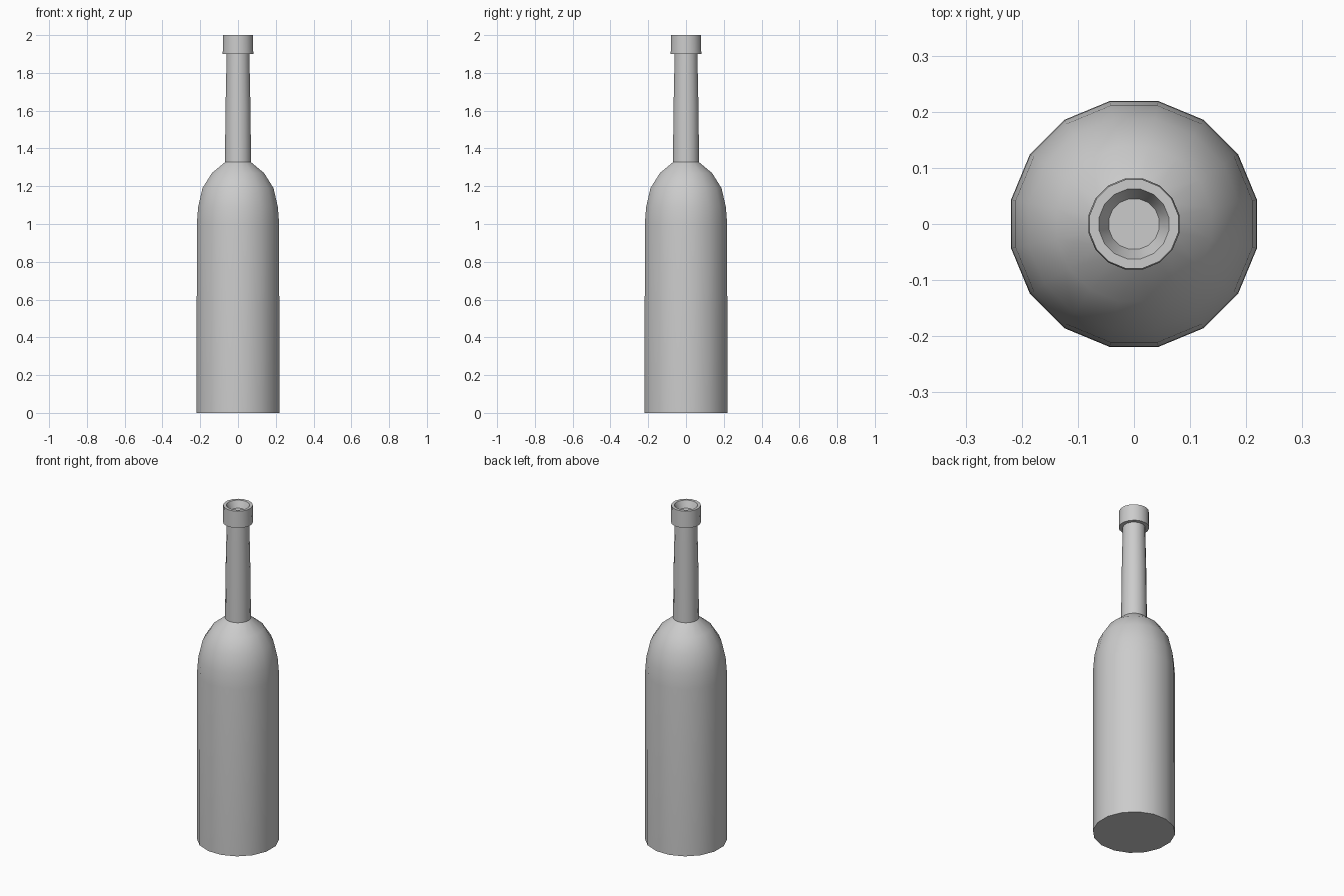
import bpy, bmesh, math

if "Cube" in bpy.data.objects:
    bpy.data.objects.remove(bpy.data.objects["Cube"])

SIDES = 16
FLAT = math.cos(math.pi / SIDES)  # profiles give the half-width across flats


def lathe(name, profile, cap_start=False, cap_end=False):
    """Revolve (half_width, z) points around z with flats facing the axes."""
    bm = bmesh.new()
    rings = []
    for w, z in profile:
        r = w / FLAT
        angles = [(i + 0.5) * math.tau / SIDES for i in range(SIDES)]
        rings.append([bm.verts.new((r * math.cos(a), r * math.sin(a), z)) for a in angles])
    for low, high in zip(rings, rings[1:]):
        for i in range(SIDES):
            j = (i + 1) % SIDES
            bm.faces.new((low[i], low[j], high[j], high[i]))
    if cap_start:
        bm.faces.new(rings[0][::-1])
    if cap_end:
        bm.faces.new(rings[-1])
    mesh = bpy.data.meshes.new(name)
    bm.to_mesh(mesh)
    bm.free()
    obj = bpy.data.objects.new(name, mesh)
    bpy.context.collection.objects.link(obj)
    bpy.ops.object.select_all(action='DESELECT')
    obj.select_set(True)
    bpy.context.view_layer.objects.active = obj
    bpy.ops.object.shade_smooth_by_angle(angle=math.radians(32))
    return obj


# Straight body with rounded shoulder
lathe("bottle_body", [(0.219, 0.0), (0.218, 1.0), (0.211, 1.09), (0.188, 1.19),
                      (0.138, 1.27), (0.069, 1.327)], cap_start=True)

# Slightly tapering neck
lathe("bottle_neck", [(0.069, 1.327), (0.066, 1.62), (0.060, 1.90)])

# Mouth collar with a bevelled, recessed opening
lathe("bottle_lip", [(0.060, 1.90), (0.081, 1.90), (0.079, 2.0), (0.062, 2.0),
                     (0.045, 1.96)], cap_end=True)
